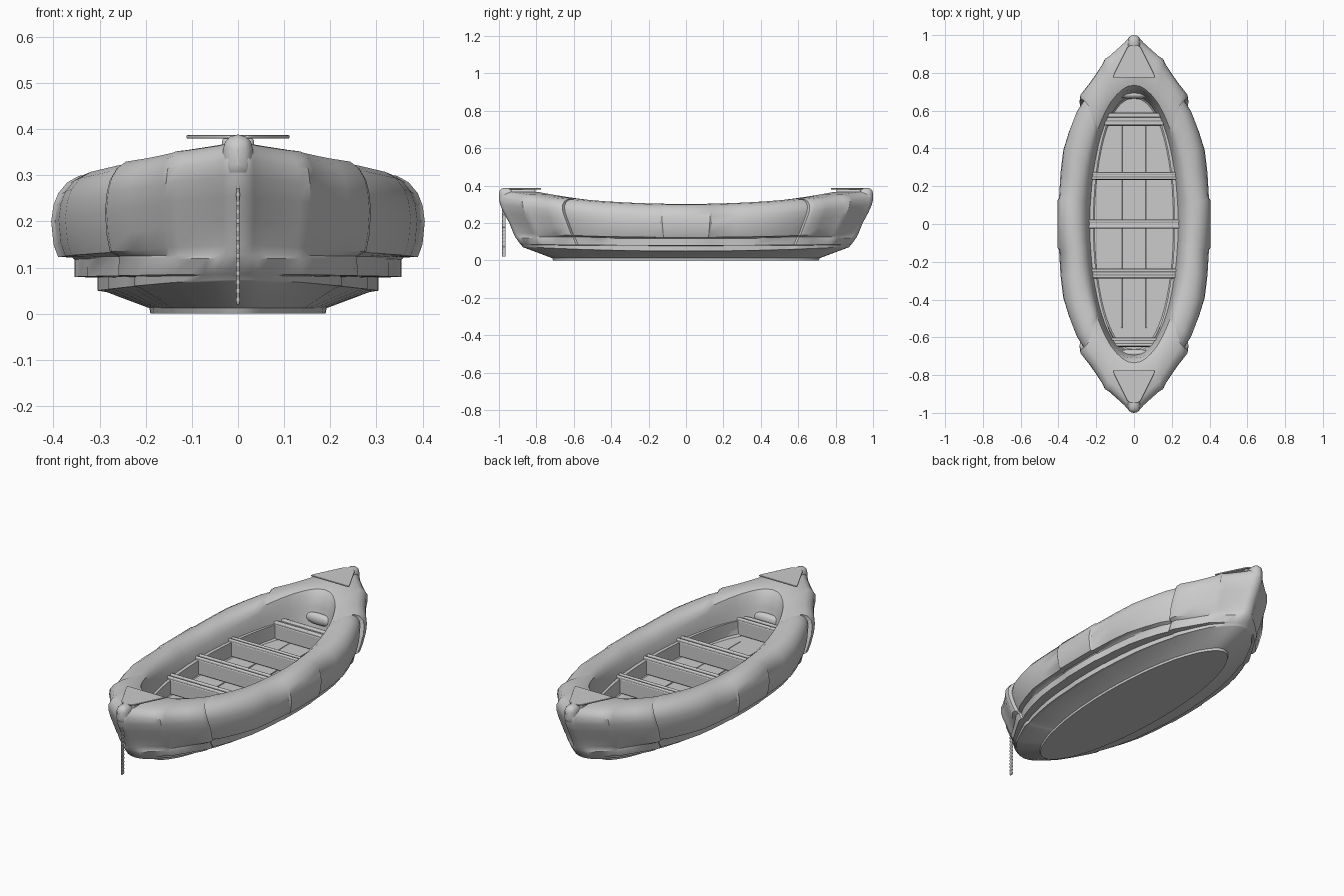
import bpy, bmesh, math

if "Cube" in bpy.data.objects:
    bpy.data.objects.remove(bpy.data.objects["Cube"])

# Shared plan outline of the inflated tube: (fraction of length, fraction of width)
OUT = [(0, 1), (.13, 1), (.14, .98), (.28, .96), (.4, .925), (.5, .85), (.6, .755), (.65, .675),
       (.662, .712), (.69, .704), (.75, .585), (.8, .5), (.85, .418), (.875, .39), (.89, .33),
       (.93, .215), (.96, .13), (.98, .085), (.992, .06), (1, 0)]


def finish(ob, angle=35, bevel=0):
    if bevel:
        m = ob.modifiers.new("bevel", 'BEVEL')
        m.width = bevel
        m.segments = 3
    bpy.ops.object.select_all(action='DESELECT')
    ob.select_set(True)
    bpy.context.view_layer.objects.active = ob
    bpy.ops.object.shade_smooth_by_angle(angle=math.radians(angle))


def make(name, bm, angle=35, bevel=0):
    bmesh.ops.recalc_face_normals(bm, faces=bm.faces)
    me = bpy.data.meshes.new(name)
    bm.to_mesh(me)
    bm.free()
    ob = bpy.data.objects.new(name, me)
    bpy.context.collection.objects.link(ob)
    finish(ob, angle, bevel)
    return ob


def box(name, loc, size, bevel=.006):
    bm = bmesh.new()
    bmesh.ops.create_cube(bm, size=1)
    for v in bm.verts:
        v.co = [v.co[i] * size[i] + loc[i] for i in range(3)]
    return make(name, bm, 35, bevel)


def ring(bm, L, W, z0, z1, k):
    """Closed plan loop; k blends a plain ellipse (0) into the tube outline (1)."""
    half = []
    for s, t in [(-s, t) for s, t in OUT[:0:-1]] + OUT:
        e = max(0, 1 - s * s) ** (.45 if k == 0 else .5)
        z = z0 + (z1 - z0) * abs(s) ** 2.2
        half.append((W * (t * k + e * (1 - k)), s * L, z))
    pts = half + [(-x, y, z) for x, y, z in half[-2:0:-1]]
    return [bm.verts.new(p) for p in pts]


def loft(name, rows):
    bm = bmesh.new()
    loops = [ring(bm, *r) for r in rows]
    n = len(loops[0])
    for a, b in zip(loops, loops[1:]):
        for i in range(n):
            j = (i + 1) % n
            bm.faces.new((a[i], a[j], b[j], b[i]))
    bm.faces.new(loops[0])
    bm.faces.new(loops[-1])
    return make(name, bm)


# Whole shell: flat bottom, stepped strakes, fat tube, inner wall and floor
loft("hull_and_tube", [
    (.71, .19, 0, 0, .1), (.715, .192, .012, .012, .1),
    (.87, .285, .047, .07, .2), (.875, .305, .05, .074, .3),
    (.88, .305, .078, .083, .3), (.885, .355, .08, .086, .5),
    (.91, .355, .118, .12, .6), (.915, .36, .122, .128, .8), (.925, .39, .123, .15, 1),
    (.945, .4, .15, .2, 1), (.975, .405, .2, .255, 1), (.995, .4, .235, .3, 1),
    (1, .39, .26, .335, 1), (.985, .37, .284, .358, 1), (.955, .345, .298, .37, 1),
    (.88, .315, .302, .37, .8), (.79, .285, .295, .366, .4), (.735, .262, .275, .353, .1),
    (.71, .247, .25, .325, 0), (.7, .237, .22, .27, 0),
    (.685, .226, .18, .2, 0), (.675, .22, .135, .14, 0), (.665, .21, .128, .13, 0)])

# Thwarts: each is a low web with two raised rails
for i, (y, w) in enumerate([(.555, .07), (.255, .042), (0, .05), (-.262, .052), (-.625, .05)]):
    half = .232 * math.sqrt(1 - (y / .71) ** 2) + .012
    box(f"thwart_web_{i}", (0, y, .172), (2 * half, w, .08))
    for sgn in (-1, 1):
        box(f"thwart_rail_{i}_{sgn}", (0, y + sgn * w * .3, .213), (2 * half, w * .32, .018), .005)

# Side ledges running between the thwarts
for sgn in (-1, 1):
    bm = bmesh.new()
    lower, upper = [], []
    ys = [-.63 + 1.21 * i / 20 for i in range(21)]
    edge = [(sgn * .215 * math.sqrt(1 - (y / .71) ** 2), y) for y in ys]
    loop = edge + [(x + sgn * .03, y) for x, y in reversed(edge)]
    f = bm.faces.new([bm.verts.new((x, y, .13)) for x, y in loop])
    r = bmesh.ops.extrude_face_region(bm, geom=[f])
    for v in r["geom"]:
        if isinstance(v, bmesh.types.BMVert):
            v.co.z = .208
    make(f"side_ledge_{sgn}", bm)

# Floor joints
for x in (-.065, .065):
    box(f"floor_strip_{x}", (x, 0, .129), (.006, 1.1, .006), .001)

for sgn, end in ((-1, "bow"), (1, "stern")):
    # Thin deck plate over each end
    bm = bmesh.new()
    tip = .945
    plan = [(-.112, .775), (.112, .775), (.105, .795), (.035, tip - .01), (.022, tip),
            (-.022, tip), (-.035, tip - .01), (-.105, .795)]
    f = bm.faces.new([bm.verts.new((x, y * sgn, .38)) for x, y in plan])
    r = bmesh.ops.extrude_face_region(bm, geom=[f])
    for v in r["geom"]:
        if isinstance(v, bmesh.types.BMVert):
            v.co.z = .387
    make(f"{end}_plate", bm, 35, .002)
    # Rounded nose knob and the stem below the plate
    box(f"{end}_knob", (0, sgn * .955, .34), (.064, .09, .096), .03)
    box(f"{end}_plate_stem", (0, sgn * .87, .365), (.07, .13, .034), .01)
    # Grab roll inside each end
    bm = bmesh.new()
    bmesh.ops.create_uvsphere(bm, u_segments=24, v_segments=12, radius=1)
    for v in bm.verts:
        v.co = (v.co.x * .1, v.co.y * .022 + sgn * .685, v.co.z * .03 + .215)
    make(f"{end}_grab_roll", bm)

# Keel seam up the bow and hanging rope
box("hanging_rope", (0, -.974, .165), (.006, .018, .29), .002)
for i in range(14):
    box(f"rope_strand_{i}", (0, -.974, .03 + i * .019), (.008, .02, .012), .003)
